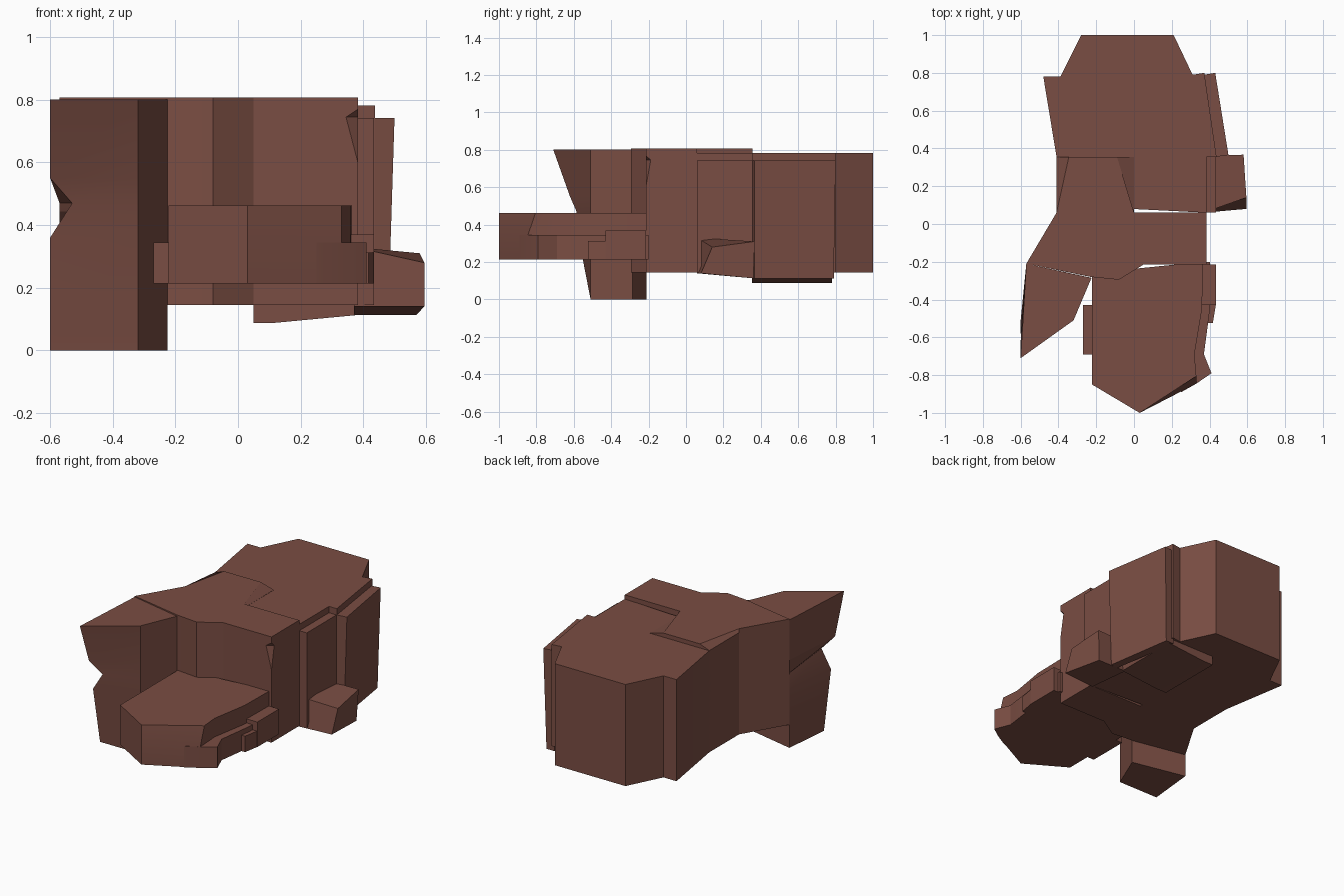
import bpy, bmesh, math

cube = bpy.data.objects.get("Cube")
if cube:
    bpy.data.objects.remove(cube)

brown = bpy.data.materials.new("reddish_brown")
brown.use_nodes = True
COLOUR = (0.195, 0.075, 0.056, 1)
brown.diffuse_color = COLOUR
bsdf = next(n for n in brown.node_tree.nodes if n.type == 'BSDF_PRINCIPLED')
bsdf.inputs["Base Color"].default_value = COLOUR
bsdf.inputs["Roughness"].default_value = 0.8


def loft(name, rings):
    """Closed solid through rings of 3D points, bottom ring first."""
    bm = bmesh.new()
    loops = [[bm.verts.new(p) for p in ring] for ring in rings]
    n = len(loops[0])
    for low, high in zip(loops, loops[1:]):
        for i in range(n):
            j = (i + 1) % n
            bm.faces.new((low[i], low[j], high[j], high[i]))
    bm.faces.new(list(reversed(loops[0])))
    bm.faces.new(loops[-1])
    bmesh.ops.remove_doubles(bm, verts=bm.verts, dist=0.0005)
    bmesh.ops.recalc_face_normals(bm, faces=bm.faces)
    mesh = bpy.data.meshes.new(name)
    bm.to_mesh(mesh)
    bm.free()
    mesh.materials.append(brown)
    obj = bpy.data.objects.new(name, mesh)
    bpy.context.collection.objects.link(obj)
    bpy.ops.object.select_all(action='DESELECT')
    obj.select_set(True)
    bpy.context.view_layer.objects.active = obj
    bpy.ops.object.shade_smooth_by_angle(angle=math.radians(20))
    return obj


def at(outline, z):
    return [(x, y, z) for x, y in outline]


def prism(name, outline, z0, z1):
    return loft(name, [at(outline, z0), at(outline, z1)])


def box(name, x0, x1, y0, y1, z0, z1):
    return prism(name, [(x0, y0), (x1, y0), (x1, y1), (x0, y1)], z0, z1)


# Middle body: dented front corner and a stepped, chamfered top
def body_ring(z, dent=0, top=False):
    right = -0.09 if top else 0
    left = -0.345 if top else -0.41
    return at([(-0.57, -0.21), (-0.23, -0.28), (-0.08, -0.295), (0.05, -0.215),
               (0.383 - dent, -0.215), (0.383, -0.215 + dent * 0.7),
               (0.383, 0.06), (0, 0.06), (right, 0.355), (left, 0.355),
               (-0.41, 0.06)], z)


loft("middle_body", [body_ring(0.145), body_ring(0.6), body_ring(0.745, 0.038),
                     body_ring(0.77), body_ring(0.783),
                     body_ring(0.808, top=True)])

# Rear body
prism("rear_body", [(-0.28, 1), (-0.39, 0.78), (-0.48, 0.78), (-0.41, 0.355),
                    (-0.41, 0.1), (0.383, 0.06), (0.383, 0.355), (0.437, 0.355),
                    (0.372, 0.8), (0.31, 0.79), (0.21, 1)], 0.145, 0.782)


# Front side fin with a leaning, notched outer edge
def fin_ring(z, x, y):
    return at([(-0.57, -0.21), (x, y), (-0.32, -0.51), (-0.225, -0.285)], z)


loft("side_fin", [fin_ring(0, -0.6, -0.51), fin_ring(0.36, -0.6, -0.58),
                  fin_ring(0.47, -0.53, -0.585), fin_ring(0.55, -0.6, -0.62),
                  fin_ring(0.802, -0.6, -0.71)])


# Front tray with a pointed nose
def tray_ring(z, corner):
    return at([(-0.222, -0.26), (-0.222, -0.85), (0.03, -1), (0.33, corner),
               (0.32, -0.69), (0.36, -0.45), (0.365, -0.2)], z)


loft("front_tray", [tray_ring(0.213, -0.845), tray_ring(0.345, -0.845),
                    tray_ring(0.462, -0.805)])

# Ledges along the tray
prism("tray_ledge", [(0.25, -0.89), (0.33, -0.845), (0.41, -0.79), (0.37, -0.69),
                     (0.402, -0.45), (0.402, -0.2), (0.25, -0.2)], 0.213, 0.345)
box("tray_right_block", 0.3, 0.435, -0.43, -0.215, 0.213, 0.37)
prism("tray_small_block", [(0.35, -0.525), (0.417, -0.525), (0.433, -0.43),
                           (0.35, -0.43)], 0.213, 0.313)
box("tray_left_block", -0.27, -0.2, -0.69, -0.43, 0.213, 0.345)

# Side panels
box("side_pillar", 0.35, 0.435, 0.06, 0.36, 0.145, 0.742)
loft("side_panel", [
    at([(0.43, 0.355), (0.48, 0.365), (0.415, 0.79), (0.36, 0.79)], 0.113),
    at([(0.43, 0.355), (0.5, 0.365), (0.43, 0.8), (0.37, 0.79)], 0.742)])

# Outer foot with sloping top and underside
loft("outer_foot", [
    [(0.37, 0.06, 0.14), (0.595, 0.08, 0.14), (0.57, 0.36, 0.113), (0.37, 0.36, 0.113)],
    [(0.37, 0.06, 0.33), (0.595, 0.14, 0.28), (0.58, 0.367, 0.31), (0.37, 0.36, 0.31)]])

# Wedge plate under the rear body
profile = [(0.05, 0.2), (0.05, 0.088), (0.12, 0.088), (0.385, 0.113),
           (0.4, 0.2)]
loft("underside_plate", [[(x, y, z) for x, z in profile] for y in (0.352, 0.78)])
